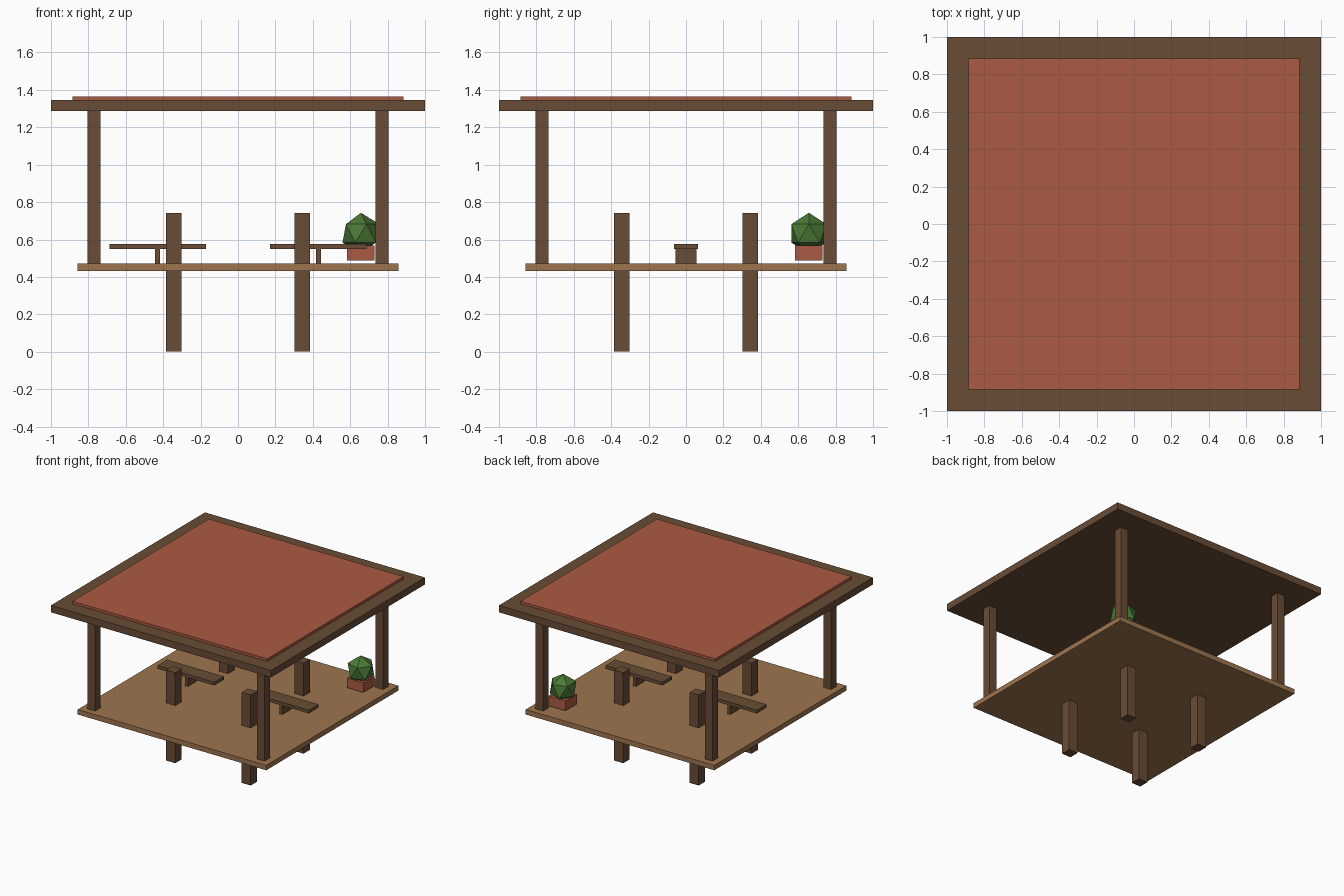
import bpy
from mathutils import Matrix, Vector
import bmesh

cube = bpy.data.objects.get("Cube")
if cube:
    bpy.data.objects.remove(cube, do_unlink=True)


def material(name, rgb):
    mat = bpy.data.materials.new(name)
    mat.use_nodes = True
    color = (*rgb, 1)
    mat.diffuse_color = color
    bsdf = mat.node_tree.nodes["Principled BSDF"]
    bsdf.inputs["Base Color"].default_value = color
    bsdf.inputs["Roughness"].default_value = 0.9
    return mat


dark_wood = material("dark wood", (0.14, 0.073, 0.036))
deck_wood = material("deck wood", (0.34, 0.178, 0.08))
terracotta = material("terracotta", (0.41, 0.104, 0.056))
leaf_green = material("leaf green", (0.07, 0.19, 0.037))


def add_object(name, bm, mat):
    mesh = bpy.data.meshes.new(name)
    bm.to_mesh(mesh)
    bm.free()
    mesh.materials.append(mat)
    obj = bpy.data.objects.new(name, mesh)
    bpy.context.collection.objects.link(obj)
    return obj


def box(name, x, y, width, depth, bottom, top, mat):
    """Box centred on x, y that spans bottom to top."""
    bm = bmesh.new()
    place = Matrix.Translation((x, y, (bottom + top) / 2))
    bmesh.ops.create_cube(bm, size=1, matrix=place @ Matrix.Diagonal((width, depth, top - bottom, 1)))
    return add_object(name, bm, mat)


DECK_BOTTOM, DECK_TOP = 0.432, 0.473
ROOF_BOTTOM, ROOF_TOP = 1.288, 1.345

# Deck and flat roof
box("deck", 0, 0, 1.714, 1.714, DECK_BOTTOM, DECK_TOP, deck_wood)
box("roof_slab", 0, 0, 2, 2, ROOF_BOTTOM, ROOF_TOP, dark_wood)
box("roof_panel", 0, 0, 1.77, 1.77, ROOF_TOP, 1.366, terracotta)

# Corner posts carry the roof, stilts pass up through the deck
for side, sx in (("left", 1), ("right", -1)):
    for end, sy in (("front", -1), ("back", 1)):
        box(f"{end}_{side}_post", 0.77 * sx, 0.77 * sy, 0.07, 0.07,
            DECK_BOTTOM + 0.01, ROOF_BOTTOM, dark_wood)
        box(f"{end}_{side}_stilt", 0.343 * sx, 0.343 * sy, 0.083, 0.083, 0, 0.743, dark_wood)

    # Bench: plank on one central support
    box(f"{side}_bench_seat", 0.43 * sx, 0, 0.516, 0.126, 0.55, 0.577, dark_wood)
    box(f"{side}_bench_support", 0.43 * sx, 0, 0.027, 0.112, DECK_TOP, 0.55, dark_wood)

# Potted shrub in the back left corner
box("plant_pot", 0.657, 0.657, 0.147, 0.147, 0.487, 0.568, terracotta)
shrub = bmesh.new()
bmesh.ops.create_icosphere(shrub, subdivisions=1, radius=0.11,
                           matrix=Matrix.Translation(Vector((0.657, 0.657, 0.633))))
add_object("shrub", shrub, leaf_green)
